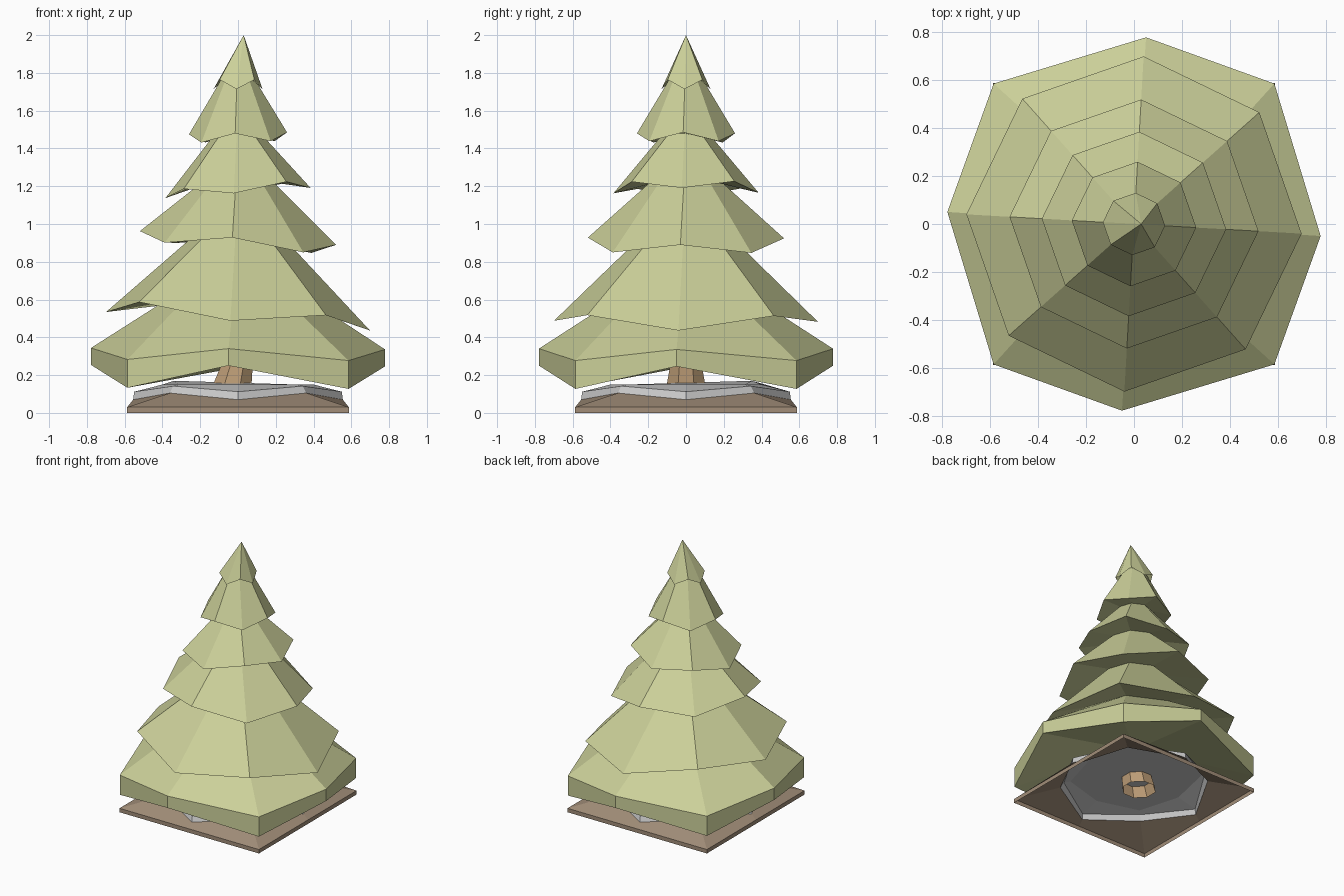
import bpy, bmesh
from math import sin, cos, pi, radians

if "Cube" in bpy.data.objects:
    bpy.data.objects.remove(bpy.data.objects["Cube"])


def material(name, rgb):
    m = bpy.data.materials.new(name)
    m.diffuse_color = (*rgb, 1)
    m.use_nodes = True
    m.node_tree.nodes["Principled BSDF"].inputs["Base Color"].default_value = m.diffuse_color
    return m


GREEN = material("needles", (0.60, 0.63, 0.32))
BARK = material("bark", (0.50, 0.33, 0.18))
SOIL = material("soil", (0.36, 0.27, 0.19))


def ring(axis_r, corner_r, z, corner_dz=0.0, tilt=0.0, cx=0.0, axis_rot=0.0, corner_rot=0.0):
    """Eight points; odd ones (diagonals) have their own radius and height."""
    pts = []
    for k in range(8):
        odd = k % 2
        r = corner_r if odd else axis_r
        a = k * pi / 4 + radians(corner_rot if odd else axis_rot)
        x, y = r * cos(a), r * sin(a)
        pts.append((cx + x, y, z + odd * corner_dz + tilt * x))
    return pts


def loft(name, rings, mat=None, cap_bottom=False, cap_top=False, tip=None):
    bm = bmesh.new()
    loops = [[bm.verts.new(p) for p in r] for r in rings]
    for a, b in zip(loops, loops[1:]):
        for k in range(8):
            j = (k + 1) % 8
            bm.faces.new((a[k], a[j], b[j], b[k]))
    if cap_bottom:
        bm.faces.new(loops[0][::-1])
    if cap_top:
        bm.faces.new(loops[-1])
    if tip:
        t = bm.verts.new(tip)
        for k in range(8):
            bm.faces.new((loops[-1][k], loops[-1][(k + 1) % 8], t))
    me = bpy.data.meshes.new(name)
    bm.to_mesh(me)
    bm.free()
    ob = bpy.data.objects.new(name, me)
    bpy.context.collection.objects.link(ob)
    if mat:
        me.materials.append(mat)
    return ob


# Foliage: one stepped surface, each tier's rim followed by its narrow top
# (rim radius, rim z, diagonal offset, tilt, top radius, top z)
tiers = [
    (0.70, 0.485, 0.065, -0.07, 0.22, 0.95),
    (0.52, 0.926, -0.052, -0.07, 0.18, 1.23),
    (0.385, 1.164, 0.042, 0.07, 0.12, 1.48),
    (0.26, 1.480, -0.045, 0.02, 0.08, 1.78),
]
rings = [
    ring(0.10, 0.10, 0.36, 0, 0, 0, -3.5),
    ring(0.78, 0.828, 0.25, -0.12, -0.005, 0, -3.7),
    ring(0.78, 0.828, 0.34, -0.06, -0.005, 0, -3.7),
    ring(0.40, 0.40, 0.585, 0, 0, 0, -3.5, -3),
]
for r, z, dz, tilt, top_r, top_z in tiers:
    rings.append(ring(r, r, z, dz, tilt, 0, -3.3, -3.3))
    rings.append(ring(top_r, top_r, top_z, 0, 0, 0, -3.3, -3.3))
rings.append(ring(0.13, 0.13, 1.714, 0.05, 0, 0, -3.3, -3.3))
loft("foliage", rings, GREEN, cap_bottom=True, tip=(0.03, 0, 2.0))

# Trunk: leaning tapered octagon, open below
loft("trunk", [ring(0.12, 0.12, 0.08, cx=-0.045, axis_rot=22.5, corner_rot=22.5),
               ring(0.11, 0.11, 0.15, cx=-0.03, axis_rot=22.5, corner_rot=22.5),
               ring(0.07, 0.07, 0.36, cx=0.02, axis_rot=22.5, corner_rot=22.5)],
     BARK, cap_top=True)

# Stone slab: open-bottomed octagon with bevelled, slightly raised top
top = ring(0.40, 0.44, 0.15, 0.0)
top[3] = (-0.34, 0.35, 0.17)
loft("stone_slab", [ring(0.555, 0.51, 0.07, 0.035), ring(0.55, 0.485, 0.112, 0.03), top],
     cap_top=True)

# Soil mound: square skirt rising to the slab, hollow underneath
square_c = 0.587 * 2 ** 0.5
loft("soil_base", [ring(0.587, square_c, 0.0), ring(0.587, square_c, 0.03),
                   ring(0.555, 0.51, 0.07, 0.035)], SOIL)
